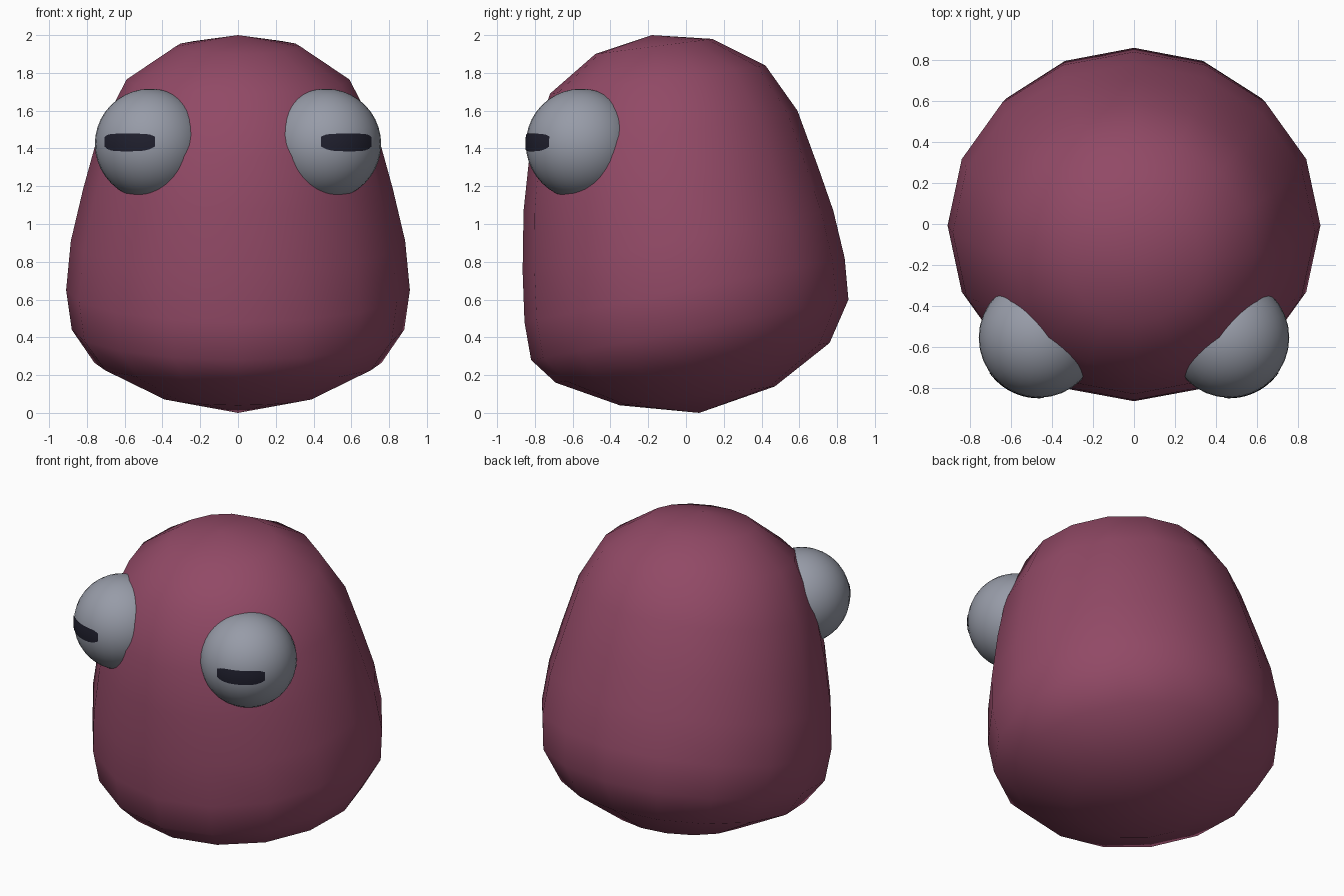
import bpy, bmesh, math
from mathutils import Vector

cube = bpy.data.objects.get("Cube")
if cube:
    bpy.data.objects.remove(cube, do_unlink=True)


def material(name, rgb):
    m = bpy.data.materials.new(name)
    m.use_nodes = True
    m.diffuse_color = (*rgb, 1)
    m.node_tree.nodes["Principled BSDF"].inputs["Base Color"].default_value = (*rgb, 1)
    return m


PLUM = material("plum skin", (0.285, 0.067, 0.132))
GREY = material("grey eyeball", (0.31, 0.33, 0.39))
DARK = material("dark pupil", (0.014, 0.014, 0.027))


def finish(bm, name, mat, recalc=True):
    if recalc:
        bmesh.ops.recalc_face_normals(bm, faces=bm.faces)
    for f in bm.faces:
        f.smooth = True
    mesh = bpy.data.meshes.new(name)
    bm.to_mesh(mesh)
    bm.free()
    mesh.materials.append(mat)
    obj = bpy.data.objects.new(name, mesh)
    bpy.context.collection.objects.link(obj)
    return obj


# Body: tilted elliptical rings, each given as front y, z, back y, z, half width
SIDES = 16
RINGS = [
    (-0.48, 1.90, 0.14, 1.98, 0.33),
    (-0.72, 1.69, 0.42, 1.84, 0.59),
    (-0.83, 1.35, 0.59, 1.60, 0.74),
    (-0.86, 1.07, 0.70, 1.30, 0.82),
    (-0.865, 0.75, 0.78, 1.07, 0.885),
    (-0.855, 0.48, 0.84, 0.82, 0.91),
    (-0.82, 0.28, 0.86, 0.60, 0.88),
    (-0.69, 0.16, 0.76, 0.37, 0.76),
    (-0.35, 0.04, 0.47, 0.14, 0.42),
]
bm = bmesh.new()
loops = []
for fy, fz, by, bz, w in RINGS:
    ring = []
    for i in range(SIDES):
        a = 2 * math.pi * i / SIDES
        t = (1 - math.cos(a)) / 2
        ring.append(bm.verts.new((w * math.sin(a), fy + (by - fy) * t, fz + (bz - fz) * t)))
    loops.append(ring)
top = bm.verts.new((0, -0.18, 2))
bottom = bm.verts.new((0, 0.07, 0))
for i in range(SIDES):
    j = (i + 1) % SIDES
    bm.faces.new((top, loops[0][i], loops[0][j]))
    bm.faces.new((bottom, loops[-1][j], loops[-1][i]))
    for upper, lower in zip(loops, loops[1:]):
        bm.faces.new((upper[i], lower[i], lower[j], upper[j]))
finish(bm, "body", PLUM)

# Eyes: half-sunk balls with a thin curved slit pupil
R = 0.293
COLS, ROWS = 12, 4
for side, label in ((1, "left"), (-1, "right")):
    centre = Vector((side * 0.465, -0.555, 1.423))
    bm = bmesh.new()
    bmesh.ops.create_uvsphere(bm, u_segments=32, v_segments=20, radius=R)
    bmesh.ops.translate(bm, verts=bm.verts, vec=centre)
    finish(bm, label + "_eye", GREY)

    bm = bmesh.new()
    grid = []
    for c in range(COLS + 1):
        s = 2 * c / COLS - 1
        az = math.radians(25 + 30 * s)
        high = 0.055 - 0.015 * s ** 6
        low = -0.038 + 0.025 * s ** 4
        column = []
        for r in range(ROWS + 1):
            z = low + (high - low) * r / ROWS
            rr = R + 0.003
            flat = math.sqrt(rr * rr - z * z)
            column.append(bm.verts.new(
                centre + Vector((side * flat * math.sin(az), -flat * math.cos(az), z))))
        grid.append(column)
    for a, b in zip(grid, grid[1:]):
        for r in range(ROWS):
            quad = (a[r], b[r], b[r + 1], a[r + 1])
            bm.faces.new(quad if side > 0 else quad[::-1])
    finish(bm, label + "_pupil", DARK, recalc=False)
